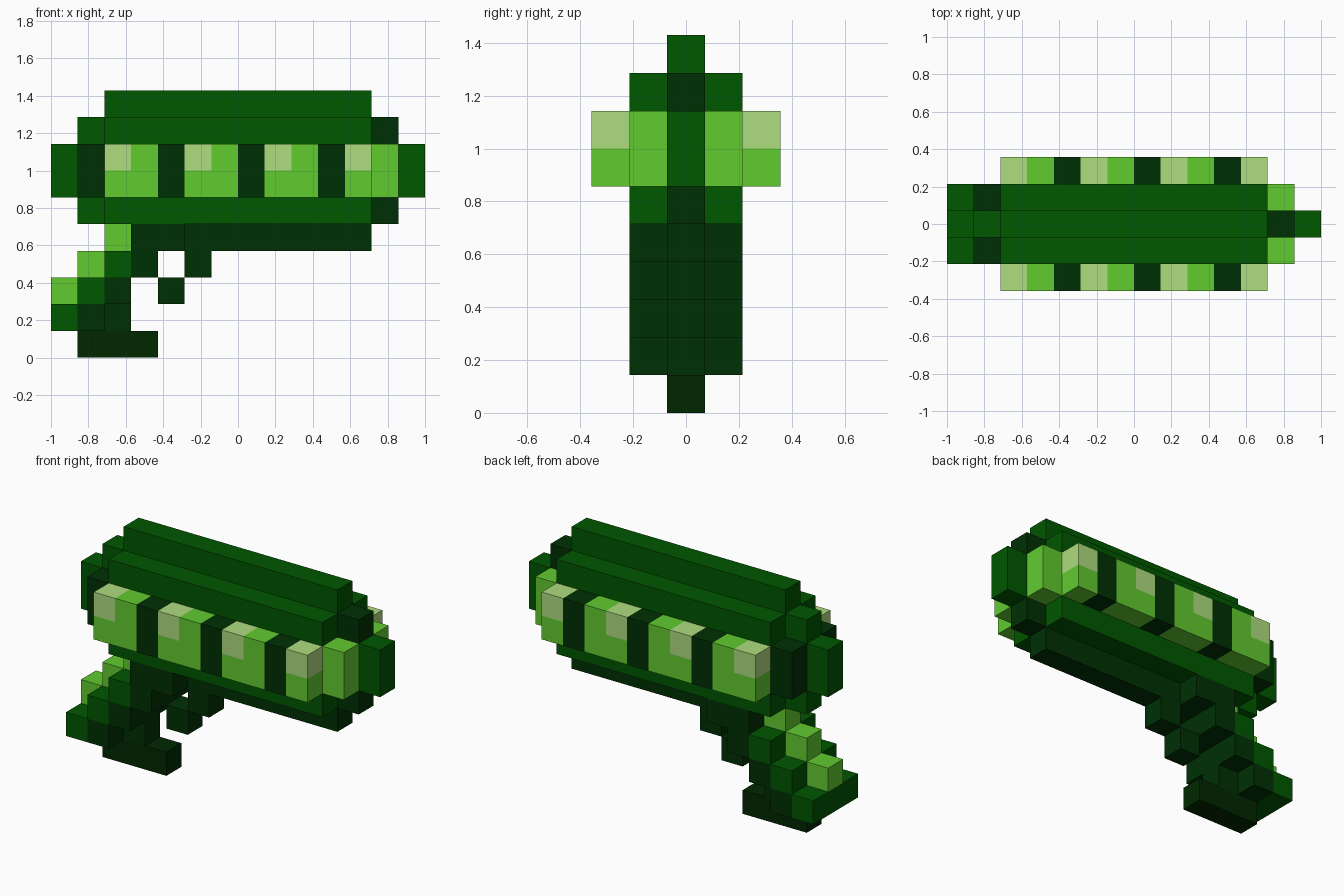
import bpy, bmesh

cube = bpy.data.objects.get("Cube")
if cube:
    bpy.data.objects.remove(cube, do_unlink=True)

U = 1 / 7  # edge length of one block


def linear(c):
    c /= 255
    return c / 12.92 if c <= 0.04045 else ((c + 0.055) / 1.055) ** 2.4


def material(name, rgb):
    m = bpy.data.materials.new(name)
    col = [linear(c) for c in rgb] + [1.0]
    m.diffuse_color = col
    m.use_nodes = True
    bsdf = next(n for n in m.node_tree.nodes if n.type == 'BSDF_PRINCIPLED')
    bsdf.inputs["Base Color"].default_value = col
    bsdf.inputs["Roughness"].default_value = 0.8
    return m


GREEN = material("deep green", (0, 87, 0))
DARK = material("dark green", (0, 48, 3))
SHADE = material("olive black", (0, 39, 0))
LIME = material("lime green", (97, 203, 47))
PALE = material("pale green", (174, 221, 127))


def part(name, mat, *boxes):
    """One object from boxes (x0, x1, y0, y1, z0, z1) in block units."""
    bm = bmesh.new()
    for x0, x1, y0, y1, z0, z1 in boxes:
        verts = bmesh.ops.create_cube(bm, size=1)["verts"]
        for v in verts:
            v.co.x = ((x0 + x1) / 2 + v.co.x * (x1 - x0) - 7) * U
            v.co.y = ((y0 + y1) / 2 + v.co.y * (y1 - y0) - 2.5) * U
            v.co.z = ((z0 + z1) / 2 + v.co.z * (z1 - z0)) * U
    me = bpy.data.meshes.new(name)
    bm.to_mesh(me)
    bm.free()
    me.materials.append(mat)
    bpy.context.collection.objects.link(bpy.data.objects.new(name, me))


# Main body with top ridge and underside keel
part("body", GREEN, (2, 12, 1, 4, 5, 9))
part("top_ridge", GREEN, (2, 12, 2, 3, 9, 10))
part("keel", DARK, (3, 12, 2, 3, 4, 5))

# Rear end (-x) and muzzle end (+x)
part("rear_cap", GREEN, (1, 2, 2, 3, 5, 9), (0, 1, 2, 3, 6, 8))
part("muzzle_core", GREEN, (12, 14, 2, 3, 6, 8))
part("muzzle_guards", DARK, (12, 13, 2, 3, 8, 9), (12, 13, 2, 3, 5, 6))

# Both sides: end plates and the banded side panels
for side, inner, outer in (("right", 1, 0), ("left", 3, 4)):
    part(side + "_rear_plate", DARK, (1, 2, inner, inner + 1, 6, 8))
    part(side + "_muzzle_plate", LIME, (12, 13, inner, inner + 1, 6, 8))
    lo, hi = outer, outer + 1
    part(side + "_bands", DARK, *[(x, x + 1, lo, hi, 6, 8) for x in (4, 7, 10)])
    part(side + "_highlights", PALE, *[(x, x + 1, lo, hi, 7, 8) for x in (2, 5, 8, 11)])
    part(side + "_panels", LIME,
         *[(x, x + 1, lo, hi, 6, 7) for x in (2, 5, 8, 11)],
         *[(x, x + 1, lo, hi, 6, 8) for x in (3, 6, 9)])

# Stepped grip: lime spine, green flanks, dark inner side
part("grip_spine", LIME, *[(i, i + 1, 2, 3, 2 + i, 3 + i) for i in range(3)])
part("grip_flanks", GREEN, (0, 1, 1, 4, 1, 2),
     *[(i, i + 1, y, y + 1, 1 + i, 2 + i) for i in (1, 2) for y in (1, 3)])
part("grip_core", DARK, (1, 2, 1, 4, 1, 2), (2, 3, 2, 3, 1, 2),
     (1, 2, 2, 3, 2, 3), (2, 3, 1, 4, 2, 3),
     (2, 3, 2, 3, 3, 4), (3, 4, 1, 4, 3, 4),
     (3, 5, 1, 2, 4, 5), (3, 5, 3, 4, 4, 5))
part("grip_foot", SHADE, (1, 4, 2, 3, 0, 1))

# Trigger
part("trigger", DARK, (5, 6, 2, 3, 3, 4), (4, 5, 2, 3, 2, 3))
